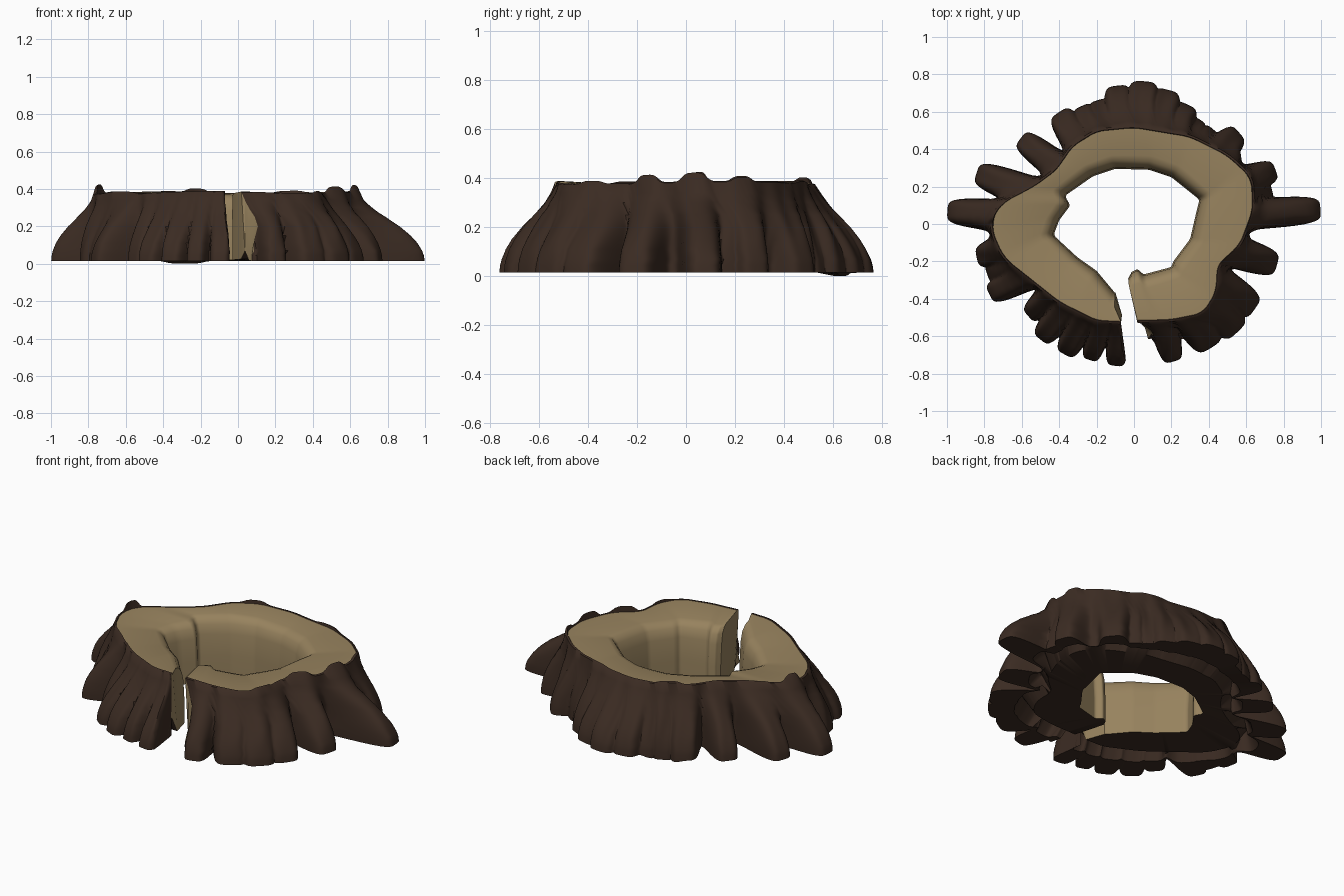
import bpy, bmesh, math

if "Cube" in bpy.data.objects:
    bpy.data.objects.remove(bpy.data.objects["Cube"])

N = 720  # columns around the split ring


def material(name, rgb):
    m = bpy.data.materials.new(name)
    m.diffuse_color = (*rgb, 1)
    m.use_nodes = True
    m.node_tree.nodes["Principled BSDF"].inputs["Base Color"].default_value = m.diffuse_color
    return m


BARK = material("dark bark", (0.043, 0.024, 0.016))
WOOD = material("pale wood", (0.31, 0.225, 0.112))

# Plan outlines (x, y), counter-clockwise from the right of the split
RIM = [(.02, -.52), (.2, -.515), (.37, -.48), (.44, -.37), (.45, -.22), (.57, -.11), (.64, .08),
       (.63, .25), (.5, .37), (.3, .47), (0, .52), (-.2, .5), (-.33, .42), (-.42, .29), (-.54, .2),
       (-.73, .1), (-.77, -.02), (-.7, -.18), (-.55, -.3), (-.4, -.42), (-.2, -.52), (-.07, -.525)]
HOLE = [(-.03, -.3), (-.02, -.26), (.02, -.24), (.05, -.27), (.2, -.23), (.21, -.2), (.3, -.08), (.33, .05),
        (.35, .13), (.2, .25), (.08, .29), (-.1, .295), (-.22, .255), (-.37, .15), (-.34, .1),
        (-.4, .02), (-.43, -.06), (-.3, -.18), (-.2, -.25), (-.1, -.37)]
# Roots: direction in degrees, reach, half width in degrees
ROOTS = [(4.5, 1.0, 6), (21, .81, 6), (13, .76, 7), (41, .745, 7), (50, .66, 6), (58, .66, 6), (66, .70, 8),
         (76, .74, 9), (86, .765, 9), (97, .745, 8), (106, .69, 7), (114, .69, 7), (124, .72, 8),
         (143, .76, 7), (162, .885, 6.5), (176, 1.0, 5.5), (192, .86, 5.5), (199, .83, 6), (206, .86, 6),
         (221, .75, 6), (231, .795, 6.5), (242, .79, 6.5), (252, .765, 5.5), (262.5, .765, 6),
         (277, .62, 4), (286, .765, 6.5), (302, .78, 9), (314, .80, 9), (325, .79, 8.5), (344, .795, 7.5)]
# Raised bark lumps on the rim: direction, height, half width
LUMPS = [(3, .035, 5), (20, .02, 4), (343, .032, 6), (60, .012, 9), (115, .018, 7), (176, .045, 3),
         (200, .01, 8), (318, .012, 5)]


def polar(points):
    out = []
    for x, y in points:
        a = math.degrees(math.atan2(y, x))
        while out and a < out[-1][0] - 20:
            a += 360
        out.append((a, math.hypot(x, y)))
    return sorted(out)


def radius(table, a):
    """Radius at angle a (degrees) along straight chords between outline points."""
    if a <= table[0][0]:
        return table[0][1]
    for (a0, r0), (a1, r1) in zip(table, table[1:]):
        if a <= a1:
            s0, s1, s = (math.sin(math.radians(d)) for d in (a - a0, a1 - a, a1 - a0))
            den = r0 * s0 + r1 * s1
            return r0 * r1 * s / den if den > 1e-6 else r1
    return table[-1][1]


rim_t, hole_t = polar(RIM), polar(HOLE)


def rim(a):
    return sum(radius(rim_t, a + d) for d in (-4, -2, 0, 2, 4)) / 5


def hole(a):
    return sum(radius(hole_t, a + d) for d in (-1.5, 0, 1.5)) / 3


def bump(a, c, w, p=4):
    return math.exp(-(abs((a - c + 180) % 360 - 180) / w) ** p)


def foot(a, wide=1, inset=.02, p=5):
    """Reach of the bark at this angle; inset pulls in the gaps between roots."""
    v = rim(a) + .04 - inset
    return max(v + max(r - v, 0) * bump(a, c, w * wide, p) for c, r, w in ROOTS)


def lump(a):
    return max(h * bump(a, c, w) for c, h, w in LUMPS)


def ring(start, end, r_fn, z_fn):
    pts = []
    for i in range(N + 1):
        a = start + (end - start) * i / N
        r, t = r_fn(a), math.radians(a)
        x = r * math.cos(t)
        if a > 255 and r > .5:  # left side of the split is a straight cut
            x = min(x, -.07 + .14 * (r - .53))
        pts.append((x, r * math.sin(t), z_fn(a)))
    return pts


def finish(name, bm, mat, angle):
    bmesh.ops.recalc_face_normals(bm, faces=bm.faces)
    me = bpy.data.meshes.new(name)
    bm.to_mesh(me)
    bm.free()
    ob = bpy.data.objects.new(name, me)
    bpy.context.collection.objects.link(ob)
    me.materials.append(mat)
    bpy.ops.object.select_all(action='DESELECT')
    ob.select_set(True)
    bpy.context.view_layer.objects.active = ob
    bpy.ops.object.shade_smooth_by_angle(angle=math.radians(angle))


def loft(name, rings, mat):
    bm = bmesh.new()
    rows = [[bm.verts.new(p) for p in r] for r in rings]
    for A, B in zip(rows, rows[1:]):
        for i in range(N):
            bm.faces.new((A[i], B[i], B[i + 1], A[i + 1]))
    finish(name, bm, mat, 50)


def top_z(a):
    return .378 + .006 * math.sin(math.radians(3 * a + 40))


# Wood: inner wall and cut top
wood = [ring(-96, 255, hole, lambda a: .02),
        ring(-96, 255, hole, lambda a: .15),
        ring(-96, 255, lambda a: hole(a) + .008, lambda a: .28),
        ring(-95.5, 255.5, lambda a: hole(a) + .022, lambda a: .335),
        ring(-95, 256, lambda a: hole(a) + .045, lambda a: top_z(a) - .016),
        ring(-94, 257, lambda a: hole(a) + .075, lambda a: top_z(a) - .006),
        ring(-88, 262.3, lambda a: rim(a) - .006, top_z)]

# Bark: thin lip, flaring folds, root feet (z, flare, width, gap inset, sharpness, ends)
bark = [wood[-1],
        ring(-88, 262.3, lambda a: rim(a) - .003, lambda a: top_z(a) + .004 + lump(a)),
        ring(-88, 262.3, lambda a: rim(a) + .008, lambda a: top_z(a) + .9 * lump(a))]
for z, f, wide, inset, p, start, end in [
        (.34, .09, 1.1, 0, 4, -86, 263), (.30, .21, 1.08, 0, 4, -84, 264),
        (.25, .40, 1.06, 0, 4, -81, 265), (.20, .60, 1.03, 0, 4, -80, 266),
        (.15, .77, 1, .01, 4.5, -81, 267), (.11, .88, 1, .015, 5, -82, 267.5),
        (.07, .955, 1, .02, 5, -82, 268), (.045, .985, 1, .02, 5, -83, 268), (.015, 1, .98, .02, 5, -83, 268)]:
    def flare(a):
        fold = .008 * math.sin(math.radians(23 * a + 200 * z)) + .006 * math.sin(math.radians(37 * a - 300 * z))
        r0 = rim(a) + .008
        close = min(1, max(0, (end - a) / 1.5)) ** .5  # the last root closes at the split
        return r0 + close * (f * (foot(a, wide, inset, p) - r0) + fold * 4 * f * (1 - f))
    bark.append(ring(start, end, flare, lambda a: z - (.015 * bump(a, 114, 9) if z < .02 else 0)))

# Underside: flat feet, a groove behind them, then the flat trunk ring


def fade(a):
    return min(1, max(0, (266 - a) / 3))


under = [bark[-1],
         ring(-84, 267, lambda a: rim(a) + .006 + .3 * fade(a) * (foot(a) - rim(a)), lambda a: .018),
         ring(-86, 266, lambda a: rim(a) + .002 + .1 * fade(a) * (foot(a) - rim(a)),
              lambda a: .02 + min(.1, .6 * (foot(a) - rim(a)))),
         ring(-88, 262.5, lambda a: rim(a) - .04, lambda a: .025),
         wood[0]]

loft("heartwood", wood, WOOD)
loft("bark_and_roots", bark, BARK)
loft("underside", under, BARK)

# Split faces closing both ends of the ring
bm = bmesh.new()
for i in (0, N):
    loop = [r[i] for r in wood] + [r[i] for r in bark[1:]] + [r[i] for r in under[1:-1]]
    bm.faces.new([bm.verts.new(p) for p in loop])
bmesh.ops.triangulate(bm, faces=bm.faces)
finish("split_faces", bm, WOOD, 30)
